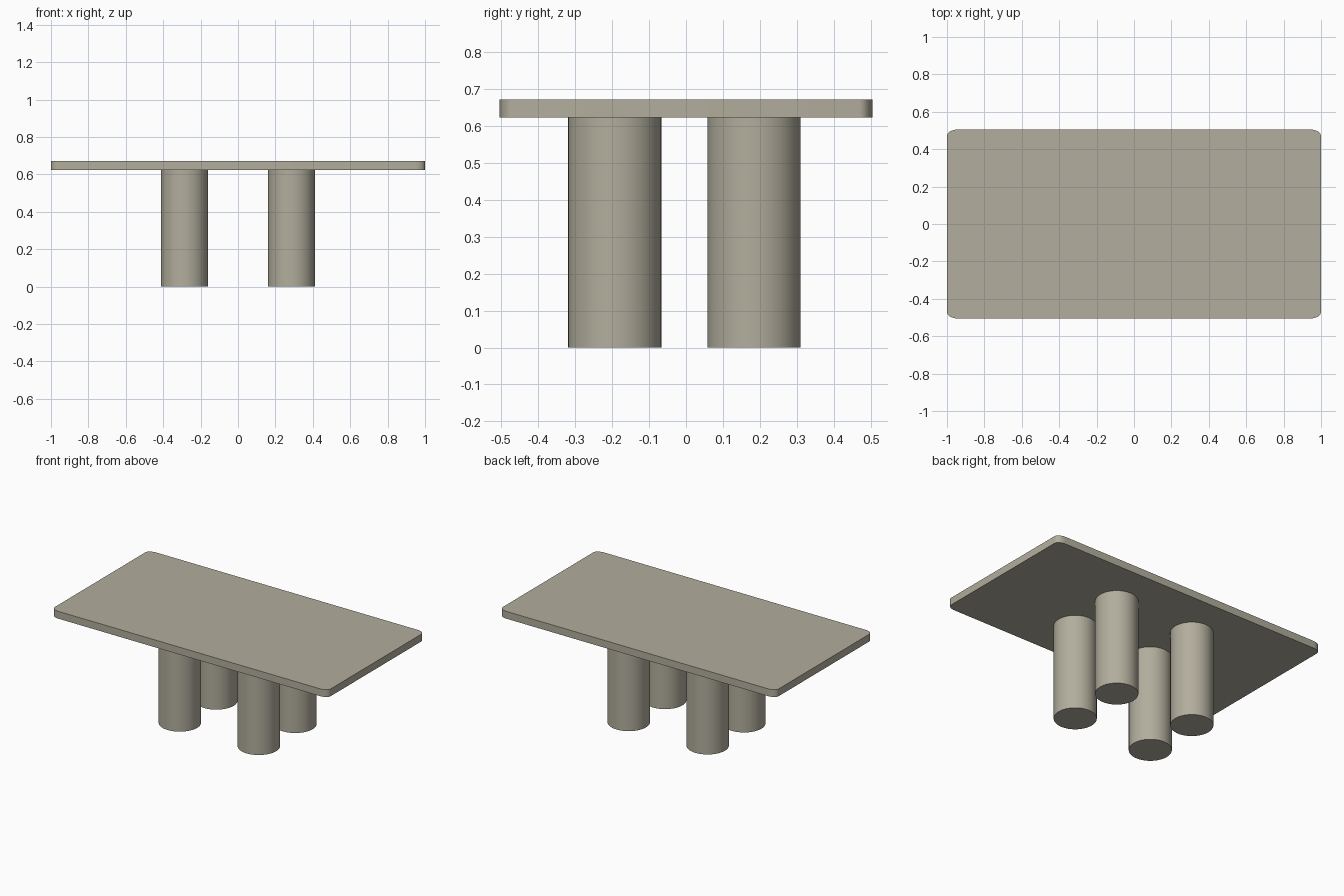
import bpy, bmesh, math

if "Cube" in bpy.data.objects:
    bpy.data.objects.remove(bpy.data.objects["Cube"])

stone = bpy.data.materials.new("warm grey")
stone.diffuse_color = (0.445, 0.42, 0.337, 1)
stone.use_nodes = True
stone.node_tree.nodes["Principled BSDF"].inputs["Base Color"].default_value = stone.diffuse_color


def finish(name, bm):
    bmesh.ops.recalc_face_normals(bm, faces=bm.faces)
    mesh = bpy.data.meshes.new(name)
    bm.to_mesh(mesh)
    bm.free()
    mesh.materials.append(stone)
    obj = bpy.data.objects.new(name, mesh)
    bpy.context.collection.objects.link(obj)
    bpy.context.view_layer.objects.active = obj
    obj.select_set(True)
    bpy.ops.object.shade_smooth_by_angle(angle=math.radians(35))
    obj.select_set(False)
    return obj


# Table top: rectangle with softly rounded (elliptical) corners, extruded up
HX, HY, RX, RY = 1.0, 0.505, 0.055, 0.036
Z0, Z1, STEPS = 0.623, 0.671, 8
bm = bmesh.new()
outline = []
for q, (sx, sy) in enumerate([(1, 1), (-1, 1), (-1, -1), (1, -1)]):
    for i in range(STEPS + 1):
        a = math.pi / 2 * (q + i / STEPS)
        outline.append(bm.verts.new((sx * (HX - RX) + RX * math.cos(a),
                                     sy * (HY - RY) + RY * math.sin(a), Z0)))
base = bm.faces.new(outline)
top = bmesh.ops.extrude_face_region(bm, geom=[base], use_keep_orig=True)["geom"]
for v in top:
    if isinstance(v, bmesh.types.BMVert):
        v.co.z = Z1
finish("table_top", bm)

# Four thick round legs, set slightly towards the front
R = 0.126
for side, x in (("left", -0.286), ("right", 0.286)):
    for end, y in (("front", -0.193), ("back", 0.184)):
        bm = bmesh.new()
        bmesh.ops.create_cone(bm, cap_ends=True, segments=64,
                              radius1=R, radius2=R, depth=Z0)
        leg = finish(f"{end}_{side}_leg", bm)
        leg.location = (x, y, Z0 / 2)
